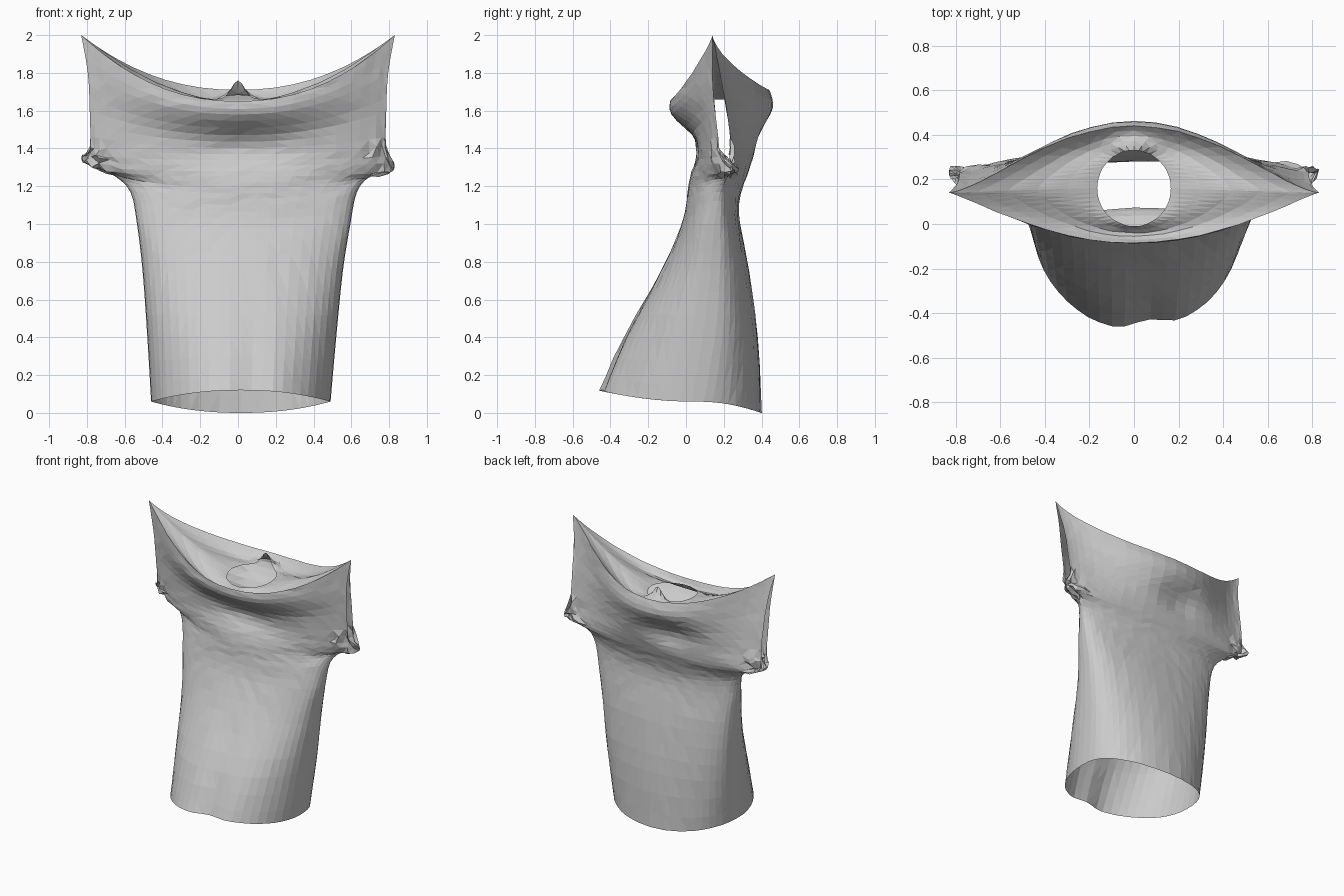
import bpy, bmesh, math, random
from mathutils import Vector

random.seed(4)
if "Cube" in bpy.data.objects:
    bpy.data.objects.remove(bpy.data.objects["Cube"], do_unlink=True)

COLUMNS, SUBROWS, SHEET_ROWS = 26, 3, 5

# Cloth sections from hem to shoulder tip:
# side z, front z, back z, half width, x offset, side y, sleeve gap,
# front y, back y, front fullness, back fullness
SECTIONS = [
    (.06, .12, 0, .475, .015, .03, 0, -.475, .40, .5, .42),
    (.40, .40, .40, .50, .02, .09, 0, -.34, .38, .46, .36),
    (.75, .75, .75, .53, .025, .13, 0, -.135, .335, .4, .33),
    (1.0, .98, .98, .565, .03, .15, 0, -.03, .29, .38, .35),
    (1.17, 1.1, 1.1, .60, .03, .18, 0, 0, .28, .5, .5),
    (1.25, 1.19, 1.19, .68, .02, .22, 0, .01, .30, .7, .8),
    (1.29, 1.28, 1.28, .83, 0, .24, 0, .02, .335, .75, 1.2),
    (1.40, 1.37, 1.38, .785, 0, .18, .06, .03, .375, .75, 1.6),
    (1.60, 1.47, 1.50, .785, 0, .155, .06, .01, .42, .9, 1.7),
    (1.80, 1.58, 1.62, .795, 0, .14, .04, -.08, .465, 1.1, 1.7),
    (2.0, 1.65, 1.71, .83, 0, .14, 0, -.085, .44, 1.2, 1.5),
]


def section(t):
    """Smoothly interpolated section at row position t."""
    last = len(SECTIONS) - 1
    i = min(int(t), last - 1)
    f = t - i
    rows = [SECTIONS[max(0, min(last, i + k))] for k in (-1, 0, 1, 2)]
    return [b + .5 * f * (c - a + f * (2*a - 5*b + 4*c - d + f * (3*(b - c) + d - a)))
            for a, b, c, d in zip(*rows)]


def bump(value, centre, width):
    return math.exp(-((value - centre) / width) ** 2)


def cloth_point(t, s, back):
    """Point on the front or back panel; s runs from -1 to 1 across it."""
    zs, zf, zb, w, xc, ys, gap, yf, yb, pf, pb = section(t)
    side_y = ys + max(0, gap) if back else ys
    mid_y, mid_z, power = (yb, zb, pb) if back else (yf, zf, pf)
    full = max(0, 1 - s * s) ** power
    y = side_y + (mid_y - side_y) * full
    z = mid_z + (zs - mid_z) * abs(s) ** 2.2
    if back:  # hollow under the back neck fold
        y -= .06 * bump(s, -.15, .25) * bump(z, 1.45, .1)
    else:  # pleat at the front hem, hollow under the front neck fold
        y += .045 * bump(s, .1, .2) * max(0, 1 - t / 2)
        y += .045 * bump(s, .05, .35) * bump(z, 1.4, .1)
    if s < 0:  # one sleeve hangs a little higher
        z += .04 * s ** 6 * bump(t, 6, .8)
    return Vector((xc + w * s, y, z))


def neck_point(a, back):
    """Point on the neck opening."""
    lift = .10 * bump(a, 0, .3) if back else -.02 * math.cos(a)
    y = .16 + (.17 if back else -.17) * math.cos(a)
    return Vector((.165 * math.sin(a), y, 1.66 + lift))


def add_grid(bm, points, flip):
    grid = [[bm.verts.new(p) for p in row] for row in points]
    for low, high in zip(grid, grid[1:]):
        for i in range(len(low) - 1):
            face = [low[i], low[i + 1], high[i + 1], high[i]]
            bm.faces.new(face[::-1] if flip else face)


bm = bmesh.new()
angles = [math.pi * (i / COLUMNS - .5) for i in range(COLUMNS + 1)]
top = len(SECTIONS) - 1
for back in (False, True):
    # Body and sleeve panel
    add_grid(bm, [[cloth_point(r / SUBROWS, math.sin(a), back) for a in angles]
                  for r in range(top * SUBROWS + 1)], back)
    # Sagging shoulder cloth from the rim in to the neck opening
    sheet = []
    for k in range(SHEET_ROWS + 1):
        f = k / SHEET_ROWS
        row = []
        for a in angles:
            p = cloth_point(top, math.sin(a), back).lerp(neck_point(a, back), f)
            p.z -= .05 * math.sin(math.pi * f)
            row.append(p)
        sheet.append(row)
    add_grid(bm, sheet, back)

bmesh.ops.remove_doubles(bm, verts=bm.verts, dist=.0005)
bmesh.ops.dissolve_degenerate(bm, dist=.0005, edges=bm.edges)

# Crumple the cloth, more around the sleeve hems
for v in bm.verts:
    if v.co.z > 1.9:
        continue
    amount = .002
    if abs(v.co.x) > .68 and 1.22 < v.co.z < 1.42:
        amount = .018
        v.co.z += random.uniform(-amount, amount)
    v.co.y += random.uniform(-amount, amount)
bmesh.ops.triangulate(bm, faces=bm.faces)

mesh = bpy.data.meshes.new("shirt")
bm.to_mesh(mesh)
bm.free()
shirt = bpy.data.objects.new("shirt", mesh)
bpy.context.collection.objects.link(shirt)

cloth = bpy.data.materials.new("grey cloth")
cloth.use_nodes = True
colour = (.6, .6, .6, 1)
cloth.diffuse_color = colour
cloth.node_tree.nodes["Principled BSDF"].inputs["Base Color"].default_value = colour
mesh.materials.append(cloth)
